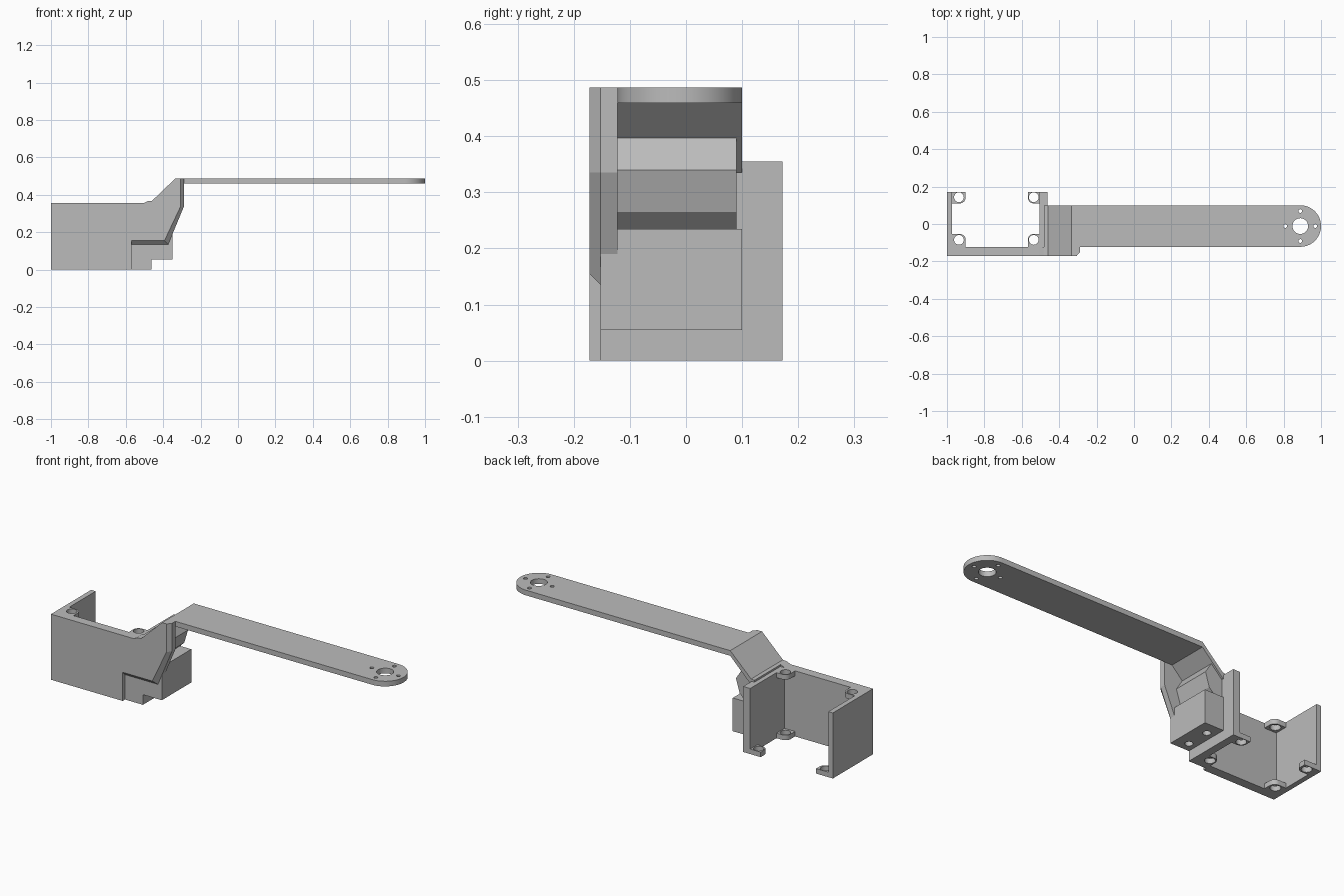
import bpy, bmesh, math

if "Cube" in bpy.data.objects:
    bpy.data.objects.remove(bpy.data.objects["Cube"], do_unlink=True)

grey = bpy.data.materials.new("plain grey")
grey.use_nodes = True
grey.diffuse_color = (0.5, 0.5, 0.5, 1)
grey.node_tree.nodes["Principled BSDF"].inputs["Base Color"].default_value = (0.5, 0.5, 0.5, 1)


def loft(name, start, end):
    """Closed solid between two outlines of 3D points."""
    bm = bmesh.new()
    a = [bm.verts.new(p) for p in start]
    b = [bm.verts.new(p) for p in end]
    bm.faces.new(a)
    bm.faces.new(b[::-1])
    n = len(a)
    for i in range(n):
        j = (i + 1) % n
        bm.faces.new((a[j], a[i], b[i], b[j]))
    bmesh.ops.recalc_face_normals(bm, faces=bm.faces)
    mesh = bpy.data.meshes.new(name)
    bm.to_mesh(mesh)
    bm.free()
    mesh.materials.append(grey)
    obj = bpy.data.objects.new(name, mesh)
    bpy.context.collection.objects.link(obj)
    return obj


def side_prism(name, outline, y0, y1):
    return loft(name, [(x, y0, z) for x, z in outline], [(x, y1, z) for x, z in outline])


def flat_prism(name, outline, z0, z1):
    return loft(name, [(x, y, z0) for x, y in outline], [(x, y, z1) for x, y in outline])


def box(name, x0, x1, y0, y1, z0, z1):
    return flat_prism(name, [(x0, y0), (x1, y0), (x1, y1), (x0, y1)], z0, z1)


def arc(cx, cy, r, start, end, steps):
    angles = [math.radians(start + (end - start) * i / steps) for i in range(steps + 1)]
    return [(cx + r * math.cos(t), cy + r * math.sin(t)) for t in angles]


def drill(obj, cx, cy, r, z0, z1, steps=32):
    """Cut a round vertical hole and discard the cutter."""
    cutter = flat_prism("hole_cutter", arc(cx, cy, r, 0, 360, steps)[:-1], z0, z1)
    cutter.hide_render = True
    mod = obj.modifiers.new("hole", "BOOLEAN")
    mod.operation, mod.solver, mod.object = "DIFFERENCE", "EXACT", cutter
    bpy.context.view_layer.objects.active = obj
    bpy.ops.object.modifier_apply(modifier=mod.name)
    bpy.data.objects.remove(cutter, do_unlink=True)


def smooth(obj):
    bpy.ops.object.select_all(action="DESELECT")
    obj.select_set(True)
    bpy.context.view_layer.objects.active = obj
    bpy.ops.object.shade_smooth_by_angle(angle=math.radians(30))


# Main levels
FRONT, STEP, INNER, BACK = -0.172, -0.152, -0.122, 0.172
WALL_TOP, ARM_LOW, ARM_TOP = 0.355, 0.459, 0.487
ARM_BACK = 0.1

# Front wall with its raised rib; the free edge is chamfered
top_edge = [(-0.335, ARM_TOP), (-0.46, 0.367), (-0.485, 0.365),
            (-0.505, WALL_TOP), (-1, WALL_TOP), (-1, 0), (-0.57, 0)]
rib_outer = top_edge + [(-0.57, 0.135), (-0.373, 0.135), (-0.29, 0.335), (-0.29, ARM_TOP)]
rib_inner = top_edge + [(-0.57, 0.155), (-0.393, 0.155), (-0.308, 0.335), (-0.308, ARM_TOP)]
side_prism("front_wall", rib_outer, STEP, INNER)
loft("front_wall_chamfer", [(x, FRONT, z) for x, z in rib_inner],
     [(x, STEP, z) for x, z in rib_outer])
box("front_wall_recess", -0.57, -0.463, STEP, INNER, 0, 0.14)

# Side walls of the open bay
box("outer_wall", -1, -0.973, FRONT, BACK, 0, WALL_TOP)
box("inner_wall", -0.505, -0.463, STEP, BACK, 0, WALL_TOP)


# Screw lugs: four at the bottom, two at the top of the front wall
def lug(name, wall_x, tip_x, wall_y, tip_y, hole, z0, z1):
    r = 0.032
    sx = 1 if tip_x > wall_x else -1
    sy = 1 if tip_y > wall_y else -1
    corner = [(tip_x - sx * r + sx * u, tip_y - sy * r + sy * v)
              for u, v in arc(0, 0, r, 0, 90, 8)]
    obj = flat_prism(name, [(wall_x, wall_y), (tip_x, wall_y)] + corner + [(wall_x, tip_y)], z0, z1)
    drill(obj, *hole, 0.026, z0 - 0.01, z1 + 0.01)
    smooth(obj)


for side, wall_x, tip_x, hole_x in (("outer", -0.973, -0.9, -0.936), ("inner", -0.505, -0.568, -0.536)):
    for z0 in (0, WALL_TOP - 0.027):
        level = "top" if z0 else "bottom"
        lug(f"{side}_front_lug_{level}", wall_x, tip_x, INNER, -0.053, (hole_x, -0.085), z0, z0 + 0.027)
    lug(f"{side}_back_lug", wall_x, tip_x, BACK, 0.11, (hole_x, 0.143), 0, 0.027)

# Long flat arm with a round drilled end
mid = (INNER + ARM_BACK) / 2
radius = (ARM_BACK - INNER) / 2
end_x = 1 - radius
arm = flat_prism("arm", [(-0.335, ARM_BACK), (-0.335, INNER)]
                 + arc(end_x, mid, radius, -90, 90, 32), ARM_LOW, ARM_TOP)
drill(arm, end_x, mid, 0.042, 0.4, 0.55)
for k in range(4):
    a = k * math.pi / 2
    drill(arm, end_x + 0.08 * math.cos(a), mid + 0.08 * math.sin(a), 0.01, 0.4, 0.55, 16)
smooth(arm)

# Sloped link from the bay up to the arm
side_prism("sloped_link", [(-0.335, ARM_TOP), (-0.46, 0.367), (-0.48, 0.365), (-0.48, 0.335),
                           (-0.46, 0.335), (-0.335, ARM_LOW)], INNER, ARM_BACK)

# Faceted brace under the link
side_prism("link_brace", [(-0.47, 0.35), (-0.398, 0.397), (-0.362, 0.34), (-0.385, 0.265),
                          (-0.42, 0.232), (-0.47, 0.232)], INNER, 0.09)

# Mounting block with two screw holes underneath
block = box("mounting_block", -0.47, -0.35, STEP, ARM_BACK, 0.055, 0.235)
for y in (-0.1, 0.03):
    drill(block, -0.42, y, 0.02, 0.0, 0.15)
smooth(block)
